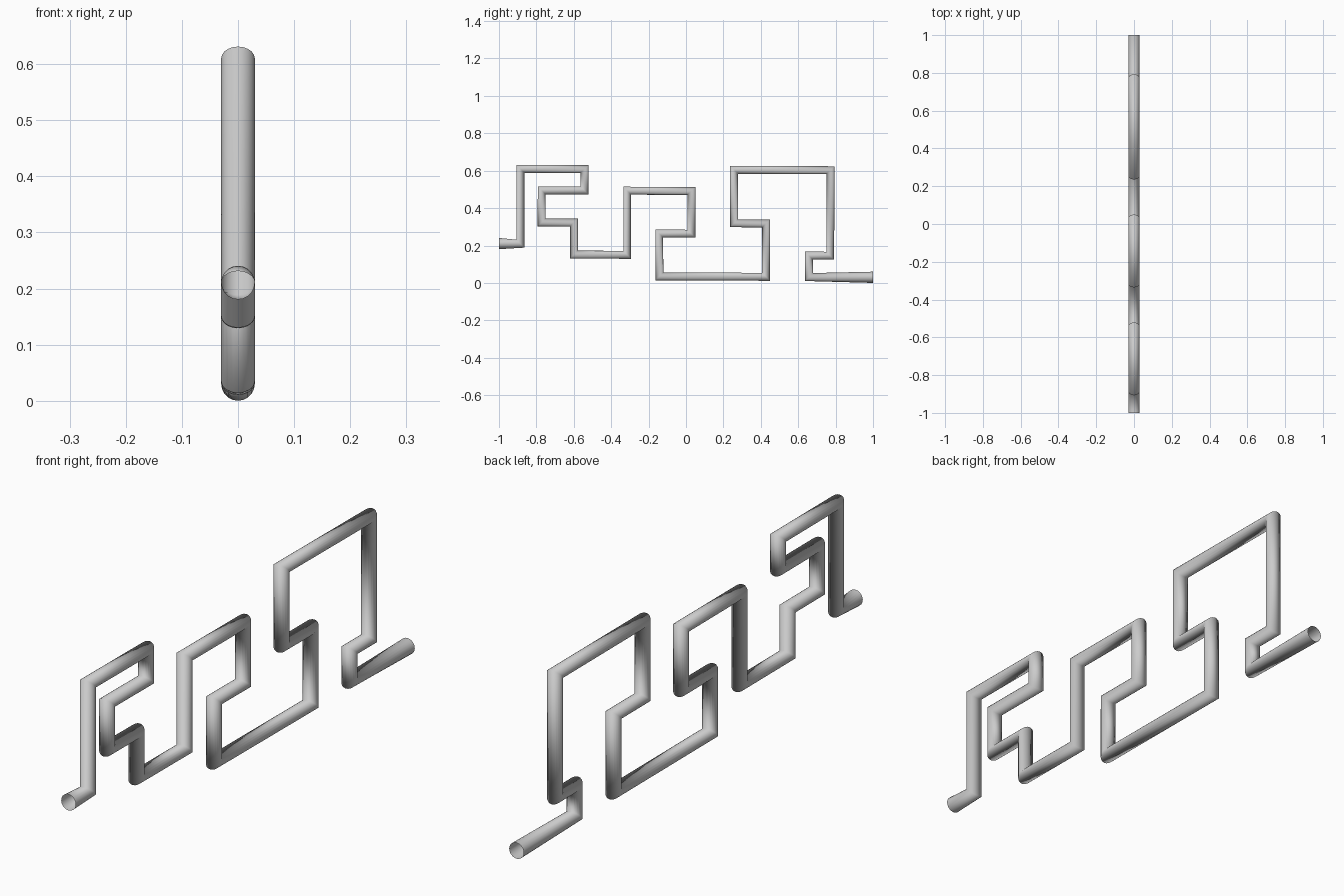
import bpy

if "Cube" in bpy.data.objects:
    bpy.data.objects.remove(bpy.data.objects["Cube"])

STEP = 2 / 35      # grid pitch of the meander
RADIUS = 0.03

# Alternating runs along y and z, in grid steps
runs_y = [2, 6, -4, 3, 5, 6, -3, 10, -3, 9, -2, 6]
runs_z = [7, -2, -3, -3, 6, -4, -4, 5, 5, -8, -2]

y, z = 0, 3
path = [(y, z)]
for i, dy in enumerate(runs_y):
    y += dy
    path.append((y, z))
    if i < len(runs_z):
        z += runs_z[i]
        path.append((y, z))


def to_point(gy, gz):
    """Grid position to model space; the pipe leans very slightly down to the back."""
    py = -1 + gy * STEP
    return (0, py, 0.0345 + gz * STEP - 0.0045 * py, 1)


# Open-ended pipe swept along the meander, narrowing at its square bends
curve = bpy.data.curves.new("meander_pipe", 'CURVE')
curve.dimensions = '3D'
curve.fill_mode = 'FULL'
curve.bevel_depth = RADIUS
curve.bevel_resolution = 8
curve.use_fill_caps = False
spline = curve.splines.new('POLY')
spline.points.add(len(path) - 1)
for point, (gy, gz) in zip(spline.points, path):
    point.co = to_point(gy, gz)
spline.use_smooth = True

pipe = bpy.data.objects.new("meander_pipe", curve)
bpy.context.collection.objects.link(pipe)
